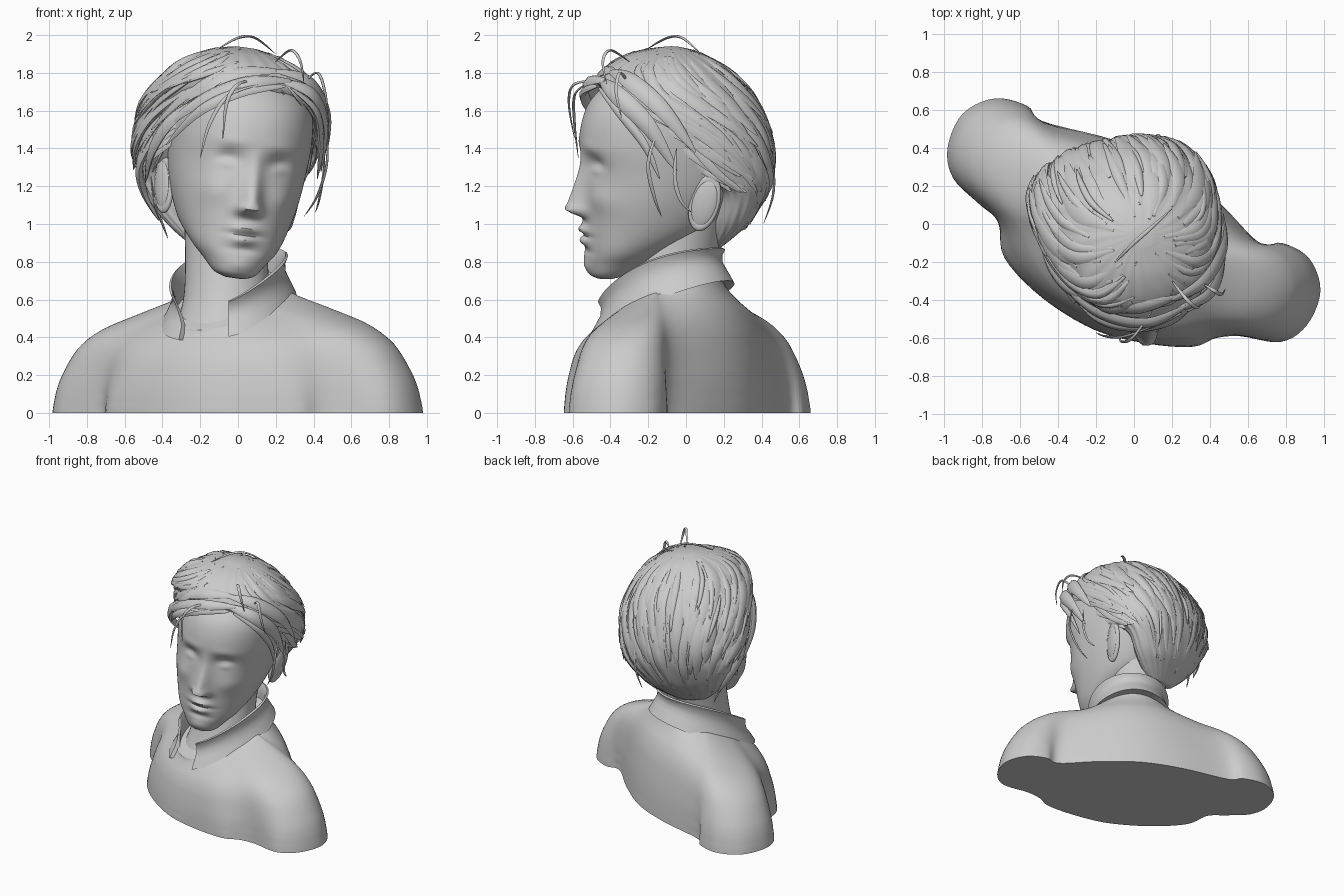
import bpy, bmesh, math, random
from mathutils import Vector, Matrix
from math import sin, cos, pi, radians, exp

random.seed(4)
cube = bpy.data.objects.get("Cube")
if cube:
    bpy.data.objects.remove(cube)

clay = bpy.data.materials.new("clay_grey")
clay.use_nodes = True
GREY = (0.6, 0.6, 0.6, 1)
clay.diffuse_color = GREY
clay.node_tree.nodes["Principled BSDF"].inputs["Base Color"].default_value = GREY


def finish(ob, name, angle=50):
    ob.name = name
    ob.data.materials.clear()
    ob.data.materials.append(clay)
    bpy.ops.object.select_all(action='DESELECT')
    ob.select_set(True)
    bpy.context.view_layer.objects.active = ob
    bpy.ops.object.shade_smooth_by_angle(angle=radians(angle))
    return ob


def spline(pts, u, closed=False):
    """Catmull-Rom point at index position u."""
    n = len(pts)
    i = int(u) if closed else min(int(u), n - 2)
    t = u - i
    pick = (lambda k: pts[k % n]) if closed else (lambda k: pts[max(0, min(n - 1, k))])
    a, b, c, d = (pick(i + k) for k in (-1, 0, 1, 2))
    return [q + 0.5 * t * (r - p + t * (2 * p - 5 * q + 4 * r - s + t * (3 * (q - r) + s - p)))
            for p, q, r, s in zip(a, b, c, d)]


def resample(pts, steps, closed=False):
    count = len(pts) * steps if closed else (len(pts) - 1) * steps + 1
    return [spline(pts, k / steps, closed) for k in range(count)]


def loft(name, groups, angle=50):
    """Skin one or more stacks of closed rings, capped at both ends."""
    bm = bmesh.new()
    for rings in groups:
        rows = [[bm.verts.new(p) for p in ring] for ring in rings]
        n = len(rows[0])
        for lo, hi in zip(rows, rows[1:]):
            for j in range(n):
                k = (j + 1) % n
                bm.faces.new((lo[j], lo[k], hi[k], hi[j]))
        bm.faces.new(rows[0][::-1])
        bm.faces.new(rows[-1])
    bmesh.ops.recalc_face_normals(bm, faces=bm.faces)
    mesh = bpy.data.meshes.new(name)
    bm.to_mesh(mesh)
    bm.free()
    ob = bpy.data.objects.new(name, mesh)
    bpy.context.collection.objects.link(ob)
    return finish(ob, name, angle)


# Torso: outline at the cut, blended up to a tilted neckline
front = Vector((-0.47, -0.883))
side = Vector((0.883, -0.47))
neck_mid = Vector((-0.05, -0.13))


def neckline(d, scale=1.0, lift=0.0):
    df, ds = d.dot(front), d.dot(side)
    p = neck_mid + (front * 0.33 * df + side * 0.29 * ds) * scale
    return Vector((p.x, p.y, 0.60 - 0.16 * df + lift))


outline = [(-.98, .40), (-.90, .58), (-.73, .66), (-.56, .62), (-.48, .54), (-.1, .44),
           (.2, .31), (.45, .11), (.66, -.1), (.78, -.1), (.92, -.18), (.98, -.35),
           (.91, -.53), (.77, -.62), (.56, -.59), (.43, -.6), (.31, -.645), (.08, -.63),
           (-.2, -.56), (-.48, -.39), (-.68, -.18), (-.715, .01), (-.82, .11), (-.95, .24)]
rise = [(0, 0), (.022, .17), (.065, .34), (.175, .58), (.345, .74), (.6, .855), (.87, .95), (1, 1)]
base = [Vector(p) for p in resample(outline, 5, True)]
torso = []
for t, h in resample(rise, 5):
    ring = []
    for p in base:
        top = neckline(p.normalized())
        xy = p.lerp(top.xy, t)
        ring.append(Vector((xy.x, xy.y, top.z * h)))
    # armpit creases melt away towards the shoulders
    for _ in range(int(130 * t * (1 - t))):
        ring = [(ring[j - 1] + ring[j] * 2 + ring[(j + 1) % len(ring)]) / 4 for j in range(len(ring))]
    torso.append(ring)
loft("torso", [torso])

# Standing collar, open at the front, right corner leaning back, foot flared into the shoulders
collar = []
for k in range(81):
    t = k / 80
    ring = []
    for scale, rel, drop in [(1.2, 0, -.06), (1.07, .12, 0), (1.01, .4, 0), (1.0, .75, 0), (1.05, 1, 0),
                             (1.01, 1.05, 0), (.96, .75, 0), (.95, .35, 0), (.96, 0, -.06)]:
        a = radians(31 + (313 - 28 * rel) * t)
        d = front * cos(a) + side * sin(a)
        ring.append(neckline(d, scale, rel * (.165 - .055 * cos(a) ** 2) + drop))
    collar.append(ring)
loft("collar", [collar])

# Neck
neck = []
for z, x, y, r in resample([(.4, -.08, -.14, .27), (.6, -.06, -.1, .23),
                            (.85, -.06, -.05, .22), (1.1, -.05, 0, .24)], 6):
    neck.append([(x + r * cos(2 * pi * j / 48), y + r * sin(2 * pi * j / 48), z) for j in range(48)])
loft("neck", [neck])

# Head: turned and tilted; rows hold height, front, back, half width
pivot = Vector((0, -0.05, 1.2))
pose = (Matrix.Translation(pivot + Vector((-0.03, 0, 0))) @ Matrix.Rotation(radians(12), 4, 'Z')
        @ Matrix.Rotation(radians(8), 4, 'Y') @ Matrix.Translation(-pivot))
skull = [(.71, -.47, -.38, .05), (.735, -.51, -.3, .11), (.8, -.53, -.2, .165),
         (.88, -.535, -.08, .23), (1, -.545, .15, .29), (1.15, -.55, .28, .335),
         (1.3, -.555, .37, .36), (1.45, -.575, .4, .37), (1.6, -.545, .38, .36),
         (1.7, -.475, .33, .32), (1.8, -.34, .23, .24), (1.86, -.18, .1, .1)]


def oval(row, a, n):
    z, yf, yb, w = row
    c, s = cos(a), sin(a)
    x = w * math.copysign(abs(c) ** (2 / n), c)
    y = (yf + yb) / 2 + (yb - yf) / 2 * math.copysign(abs(s) ** (2 / n), s)
    return Vector((x, y, z))


# Facial relief: depth, side offset, height, spread across, spread up
relief = [(.036, .135, 1.33, .065, .052), (-.02, .14, 1.305, .045, .026),
          (-.006, .13, 1.42, .09, .03), (-.018, .19, 1.15, .08, .07),
          (-.032, 0, .97, .07, .022), (-.028, 0, .91, .06, .024),
          (.014, 0, .94, .09, .009), (.01, 0, .86, .08, .02),
          (-.01, 0, .775, .06, .035), (-.022, .04, 1.075, .024, .026)]


def face_depth(x, z):
    depth = 0
    for amount, cx, cz, sx, sz in relief:
        depth += amount * exp(-((abs(x) - cx) / sx) ** 2 - ((z - cz) / sz) ** 2)
    rise_in = max(0, min(1, (z - 1.02) / .06))
    fade = max(0, min(1, 1 - (z - 1.085) / .34))
    nose = .1 * rise_in * rise_in * (3 - 2 * rise_in) * fade ** 1.4
    return depth - nose * exp(-(x / (.036 + .026 * fade)) ** 2)


head = []
for row in resample(skull, 10):
    ring = []
    for j in range(160):
        p = oval(row, 2 * pi * j / 160, 2.15)
        if p.y < (row[1] + row[2]) / 2:
            p.y += face_depth(p.x, p.z)
        ring.append(pose @ p)
    head.append(ring)
loft("head", [head])

# Ears: shallow shell with a rolled rim
for s, label in ((1, "left"), (-1, "right")):
    place = (pose @ Matrix.Translation((s * .35, .03, 1.16)) @ Matrix.Rotation(radians(-22 * s), 4, 'Z')
             @ Matrix.Rotation(radians(-14), 4, 'X'))
    bpy.ops.mesh.primitive_uv_sphere_add(segments=24, ring_count=14, radius=1)
    shell = finish(bpy.context.object, label + "_ear")
    shell.matrix_world = place @ Matrix.Diagonal((.03, .075, .14, 1))
    bpy.ops.mesh.primitive_torus_add(major_segments=32, minor_segments=10, major_radius=1, minor_radius=.2)
    rim = finish(bpy.context.object, label + "_ear_rim")
    rim.matrix_world = place @ Matrix.Diagonal((.08, .068, .13, 1)) @ Matrix.Rotation(pi / 2, 4, 'Y')

# Hair mass
hair = [(.88, .12, .2, .12), (.95, .1, .27, .22), (1.05, .09, .36, .32), (1.2, .08, .425, .405),
        (1.3, -.04, .445, .445), (1.4, -.14, .445, .465), (1.5, -.21, .425, .475),
        (1.6, -.33, .385, .465), (1.68, -.43, .34, .435), (1.75, -.47, .29, .39),
        (1.83, -.42, .2, .32), (1.9, -.29, .09, .2), (1.935, -.13, -.03, .06)]


def hair_point(u, a, puff=0.0):
    row = spline(hair, u)
    p = oval(row, a, 2.15)
    mid = Vector((0, (row[1] + row[2]) / 2, row[0] - .03 * puff))
    p = mid + (p - mid) * (1 + puff)
    return pose @ (p + Vector((-.035, 0, .3 * puff if u > 10 else 0)))


mass = []
for k in range(12 * 6 + 1):
    u = k / 6
    groove = .012 * min(1, (12 - u) / 4)
    mass.append([hair_point(u, 2 * pi * j / 120, groove * sin(46 * pi * j / 120 + 2.2 * u))
                 for j in range(120)])
loft("hair_mass", [mass])


# Hair locks: flat tapered strands along a path
def strand(path, width, thick, steps=5):
    pts = [Vector(p) for p in resample(path, steps)]
    rings = []
    for i, p in enumerate(pts):
        t = i / (len(pts) - 1)
        along = (pts[min(i + 1, len(pts) - 1)] - pts[max(i - 1, 0)]).normalized()
        across = along.cross(p - Vector((0, -.02, 1.35))).normalized()
        out = across.cross(along)
        taper = max(.06, sin(pi * (.04 + .96 * t))) ** .8
        rings.append([p + across * width * taper * cos(b) + out * thick * taper * sin(b)
                      for b in (2 * pi * j / 6 for j in range(6))])
    return rings


locks = []
for k in range(160):
    s = random.choice((-1, 1))
    phi = random.uniform(0, 165)
    end = phi * random.uniform(.55, .8)
    u0 = random.uniform(6, 11.6)
    u1 = max(u0 - random.uniform(3, 6), .5 if end < 60 else 3.2)
    lift = random.uniform(0, .08)
    path = [hair_point(u0 + (u1 - u0) * t, radians(90 + s * (phi + (end - phi) * t)), .004 + lift * t * t)
            for t in (0, .33, .67, 1)]
    locks.append(strand(path, random.uniform(.018, .05), random.uniform(.01, .018)))
loft("hair_locks", locks, 70)

# Swept fringe on both sides of the parting
fringe = [
    strand([(.28, -.43, 1.76), (.06, -.52, 1.75), (-.2, -.46, 1.65), (-.43, -.27, 1.48)], .045, .022, 8),
    strand([(.25, -.47, 1.73), (.02, -.54, 1.7), (-.2, -.49, 1.6), (-.38, -.3, 1.42)], .035, .022, 8),
    strand([(.23, -.38, 1.81), (0, -.44, 1.8), (-.25, -.37, 1.7), (-.46, -.15, 1.5)], .05, .02, 8),
    strand([(-.1, -.45, 1.7), (-.33, -.35, 1.57), (-.45, -.2, 1.4), (-.49, -.02, 1.22)], .045, .022, 8),
    strand([(.22, -.45, 1.76), (.39, -.37, 1.69), (.46, -.2, 1.52), (.44, -.05, 1.28)], .05, .025, 8),
    strand([(.2, -.4, 1.81), (.37, -.3, 1.76), (.47, -.12, 1.6), (.47, .05, 1.38)], .05, .022, 8),
    strand([(.28, -.46, 1.72), (.41, -.36, 1.6), (.44, -.22, 1.42), (.42, -.14, 1.24)], .025, .018, 8),
    strand([(-.45, -.1, 1.45), (-.52, .04, 1.32), (-.5, .14, 1.18), (-.42, .2, 1.02)], .045, .022, 8),
]
loft("fringe", fringe, 70)

# Loose flyaway wisps
wisps = [
    [(.12, -.53, 1.74), (-.05, -.59, 1.68), (-.15, -.59, 1.53), (-.2, -.57, 1.35)],
    [(.1, -.45, 1.76), (.0, -.59, 1.74), (-.06, -.62, 1.64), (-.08, -.59, 1.45)],
    [(-.1, -.2, 1.93), (0, -.1, 1.985), (.09, -.02, 1.985), (.2, .08, 1.9)],
    [(.2, -.3, 1.86), (.28, -.4, 1.92), (.33, -.44, 1.86), (.35, -.42, 1.74)],
    [(.34, -.3, 1.74), (.42, -.35, 1.8), (.46, -.37, 1.7), (.48, -.34, 1.56)],
    [(.47, -.15, 1.5), (.47, -.2, 1.32), (.42, -.17, 1.15), (.35, -.13, 1.04)],
    [(.46, -.05, 1.4), (.45, -.06, 1.25), (.43, -.03, 1.13), (.41, .03, 1.06)],
    [(-.46, .08, 1.25), (-.44, .12, 1.1), (-.4, .16, 1), (-.37, .18, .92)],
    [(.1, .42, 1.45), (.13, .46, 1.3), (.12, .46, 1.15), (.1, .41, 1)],
]
loft("wisps", [strand(w, .011, .007, 8) for w in wisps], 70)
